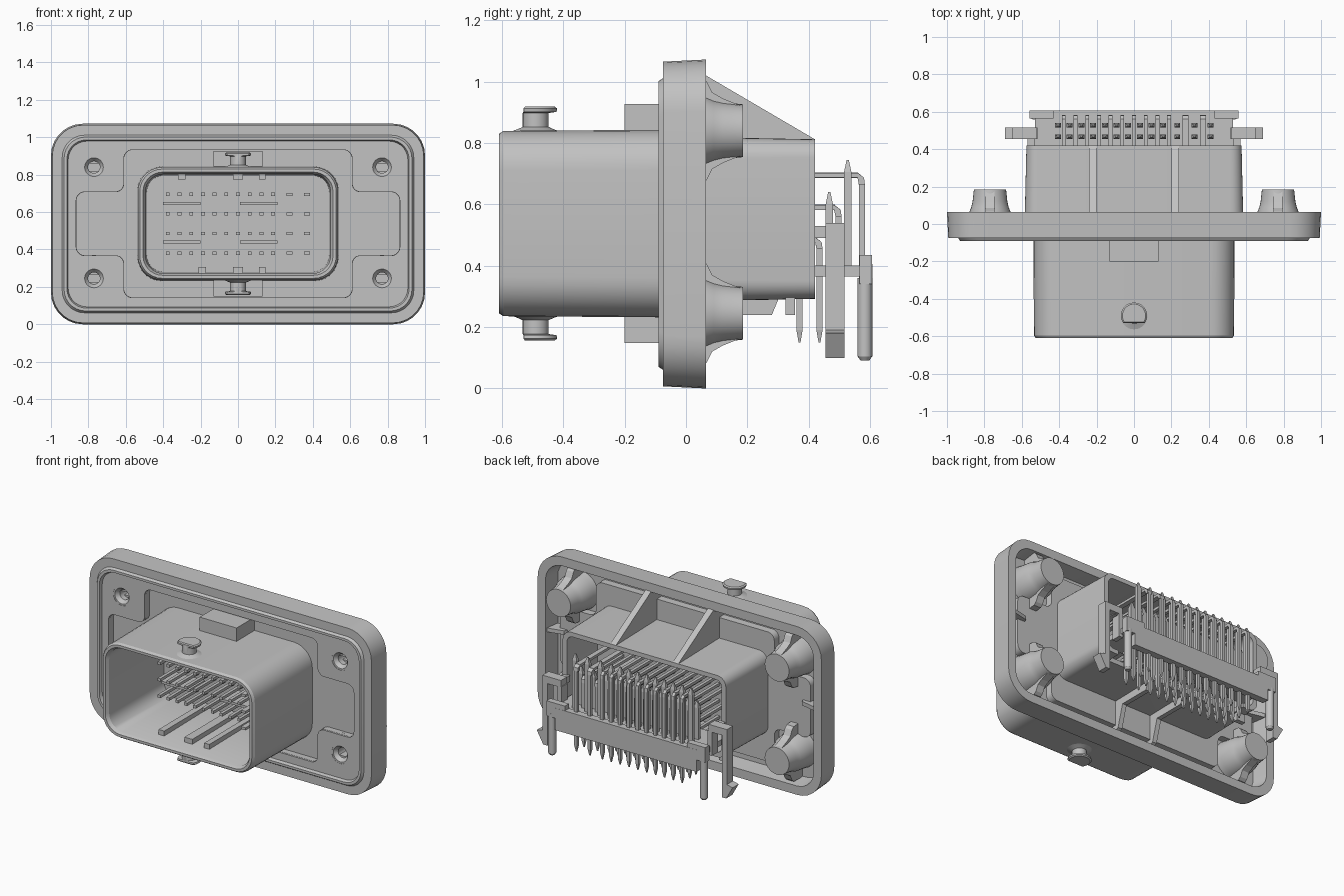
import bpy, bmesh
from math import sin, cos, pi, radians
from mathutils import Vector

if "Cube" in bpy.data.objects:
    bpy.data.objects.remove(bpy.data.objects["Cube"])

SHADE = (0.54, 0.54, 0.54, 1)
grey = bpy.data.materials.new("plain_grey")
grey.use_nodes = True
grey.diffuse_color = SHADE
grey.node_tree.nodes["Principled BSDF"].inputs["Base Color"].default_value = SHADE

MID = 0.5375
COLUMNS = [-0.375 + 0.0625 * i for i in range(10)] + [0.275, 0.37]
ROWS = [(0.695, 0.573), (0.59, 0.497), (0.485, 0.435), (0.38, 0.37)]  # height, bend depth


def place(axis, u, v, t):
    return {"x": (t, u, v), "y": (u, t, v), "z": (u, v, t)}[axis]


def loft(bm, sections, axis="y"):
    """Skin matching outlines set along an axis and cap both ends."""
    loops = [[bm.verts.new(place(axis, u, v, t)) for u, v in pts] for t, pts in sections]
    for a, b in zip(loops, loops[1:]):
        for i in range(len(a)):
            j = (i + 1) % len(a)
            bm.faces.new((a[i], a[j], b[j], b[i]))
    bm.faces.new(loops[0][::-1])
    bm.faces.new(loops[-1])


def prism(bm, pts, a, b, axis="x"):
    loft(bm, [(a, pts), (b, pts)], axis)


def fillet(pts, r, n=7):
    """Round the right-angled corners of an outline."""
    out = []
    for i, p in enumerate(pts):
        p = Vector(p)
        d1 = (Vector(pts[i - 1]) - p).normalized()
        d2 = (Vector(pts[(i + 1) % len(pts)]) - p).normalized()
        for k in range(n + 1):
            t = pi / 2 * k / n
            out.append(tuple(p + d1 * r * (1 - sin(t)) + d2 * r * (1 - cos(t))))
    return out


def rounded(hx, hz, r, zc=MID):
    return fillet([(-hx, zc - hz), (hx, zc - hz), (hx, zc + hz), (-hx, zc + hz)], r)


def cross(grow):
    """Rounded plus-shaped outline of the recessed middle."""
    a, b, c, d = (v + grow for v in (0.61, 0.865, 0.395, 0.17))
    q = [(b, d), (a, d), (a, c)]
    return fillet([(x, MID + z) for x, z in q] + [(-x, MID + z) for x, z in q[::-1]]
                  + [(-x, MID - z) for x, z in q] + [(x, MID - z) for x, z in q[::-1]], 0.045)


def box(bm, x, y, z):
    prism(bm, [(x[0], y[0]), (x[1], y[0]), (x[1], y[1]), (x[0], y[1])], z[0], z[1], "z")


def tapered(bm, x, y, w, d, z0, z1):
    """Square post whose end at z1 narrows to a tip."""
    def sq(s):
        return [(x - w * s, y - d * s), (x + w * s, y - d * s), (x + w * s, y + d * s), (x - w * s, y + d * s)]
    neck = z1 + (0.04 if z0 > z1 else -0.04)
    loft(bm, [(z0, sq(1)), (neck, sq(1)), (z1, sq(0.3))], "z")


def lathe(bm, profile, cx, cz, n=32):
    """Turn (radius, y) points about an axis along y; both ends are flat caps."""
    loft(bm, [(y, [(cx + r * cos(2 * pi * i / n), cz + r * sin(2 * pi * i / n)) for i in range(n)])
              for r, y in profile])


def shade(ob):
    bpy.ops.object.select_all(action="DESELECT")
    ob.select_set(True)
    bpy.context.view_layer.objects.active = ob
    bpy.ops.object.shade_smooth_by_angle(angle=radians(30))


def finish(name, bm, smooth=False):
    bmesh.ops.recalc_face_normals(bm, faces=bm.faces[:])
    me = bpy.data.meshes.new(name)
    bm.to_mesh(me)
    bm.free()
    me.materials.append(grey)
    ob = bpy.data.objects.new(name, me)
    bpy.context.scene.collection.objects.link(ob)
    if smooth:
        shade(ob)
    return ob


def cut(ob, bm):
    tool = finish("cutter", bm)
    tool.hide_render = True
    mod = ob.modifiers.new("cut", "BOOLEAN")
    mod.operation = "DIFFERENCE"
    mod.solver = "EXACT"
    mod.object = tool
    bpy.ops.object.select_all(action="DESELECT")
    bpy.context.view_layer.objects.active = ob
    ob.select_set(True)
    bpy.ops.object.modifier_apply(modifier=mod.name)
    bpy.data.objects.remove(tool)


bosses = [(sx * 0.77, z) for sx in (-1, 1) for z in (0.245, 0.84)]

# Flange: hollow back, raised lip on the front
bm = bmesh.new()
loft(bm, [(y, rounded(hx, hz, r, 0.536)) for y, hx, hz, r in [
    (-0.038, 0.93, 0.465, 0.11), (0.065, 0.945, 0.48, 0.12), (0.065, 1.0, 0.536, 0.17),
    (-0.075, 0.993, 0.529, 0.165), (-0.075, 0.94, 0.475, 0.12), (-0.09, 0.93, 0.465, 0.115),
    (-0.09, 0.915, 0.45, 0.105), (-0.07, 0.908, 0.443, 0.1)]])
flange = finish("flange", bm)

# Opening for the pocket and the bolt holes
bm = bmesh.new()
prism(bm, cross(0), -0.2, 0.05, "y")
cut(flange, bm)
for x, z in bosses:
    bm = bmesh.new()
    lathe(bm, [(0.06, -0.2), (0.06, 0.1)], x, z)
    cut(flange, bm)
shade(flange)

# Pocket tray closing the opening behind the front plate
bm = bmesh.new()
loft(bm, [(-0.02, cross(-0.001)), (-0.06, cross(-0.001)), (-0.06, cross(0.02)), (0.008, cross(0.018))])
finish("pocket_tray", bm, True)

# Screw bosses with blind holes
bm = bmesh.new()
for x, z in bosses:
    lathe(bm, [(0.032, 0.1), (0.032, -0.045), (0.05, -0.068), (0.063, -0.068), (0.063, -0.045),
               (0.125, -0.04), (0.118, 0.0), (0.11, 0.065), (0.1, 0.09), (0.093, 0.12), (0.086, 0.185)], x, z)
finish("screw_bosses", bm, True)

# Concave webs from each boss to the rim and to the pocket tray
bm = bmesh.new()
for x, z in bosses:
    for s in (-1, 1):
        root = -0.045 if s * (z - MID) > 0 else -0.01
        prism(bm, [(y, z + s * r) for y, r in [(root, 0.02), (root, 0.18), (0.05, 0.175), (0.068, 0.16),
                   (0.085, 0.125), (0.12, 0.105), (0.183, 0.08), (0.183, 0.02)]], x - 0.025, x + 0.025)
finish("boss_webs", bm)

# Front shroud: open rounded tube with a floor
bm = bmesh.new()
loft(bm, [(y, rounded(hx, hz, r)) for y, hx, hz, r in [
    (-0.01, 0.538, 0.306, 0.13), (-0.595, 0.535, 0.302, 0.13), (-0.61, 0.525, 0.292, 0.12),
    (-0.61, 0.508, 0.276, 0.105), (-0.59, 0.495, 0.265, 0.095), (-0.05, 0.488, 0.258, 0.09)]])
finish("front_shroud", bm, True)

# Shroud keys, inner rails, top and bottom stop blocks
bm = bmesh.new()
for x, w in [(-0.3, 0.02), (0, 0.028), (0.13, 0.018)]:
    box(bm, (x - w, x + w), (-0.5, -0.045), (0.775, 0.81))
for x, w in [(-0.19, 0.02), (0, 0.028), (0.13, 0.018)]:
    box(bm, (x - w, x + w), (-0.5, -0.045), (0.265, 0.305))
finish("shroud_keys", bm)

bm = bmesh.new()
for x in (-0.3, 0.11):
    for z in (0.645, 0.44):
        box(bm, (x - 0.1, x + 0.1), (-0.2, -0.045), (z - 0.008, z + 0.008))
finish("inner_rails", bm)

bm = bmesh.new()
for s in (-1, 1):
    box(bm, (-0.13, 0.13), (-0.2, -0.015), sorted((MID + s * 0.29, MID + s * 0.39)))
finish("stop_blocks", bm)

# Locking knobs: flared foot, stem and D-shaped cap
bm = bmesh.new()
circle = [(cos(2 * pi * i / 32), sin(2 * pi * i / 32)) for i in range(32)]
for s in (-1, 1):
    def disc(r, flat):
        return [(r * x, max(flat, -0.49 + r * y)) for x, y in circle]
    loft(bm, [(MID + s * h, disc(r, f)) for h, r, f in [
        (0.298, 0.085, -0.58), (0.307, 0.06, -0.56), (0.315, 0.042, -0.56), (0.36, 0.042, -0.56),
        (0.364, 0.068, -0.53), (0.375, 0.07, -0.53), (0.381, 0.062, -0.525)]], "z")
finish("locking_knobs", bm, True)

# Rear box, open at the back and under the pin tails
bm = bmesh.new()
loft(bm, [(y, rounded(hx, hz, r, 0.552)) for y, hx, hz, r in [
    (-0.005, 0.585, 0.268, 0.07), (0.42, 0.575, 0.26, 0.06),
    (0.42, 0.545, 0.232, 0.04), (0.12, 0.54, 0.228, 0.04)]])
rear_box = finish("rear_box", bm)
bm = bmesh.new()
box(bm, (-0.47, 0.47), (0.33, 0.5), (0.2, 0.36))
cut(rear_box, bm)
shade(rear_box)

# Gussets above and ribs below the rear box, short ribs at the sides
bm = bmesh.new()
for s in (-1, 1):
    x = s * 0.22
    prism(bm, [(-0.01, 0.78), (0.42, 0.79), (0.42, 0.812), (0.065, 1.02), (-0.045, 1.02),
               (-0.045, 0.945), (-0.01, 0.945)], x - 0.02, x + 0.02)
    x = s * 0.13
    prism(bm, [(-0.045, 0.06), (0.03, 0.1), (0.07, 0.24), (0.28, 0.24), (0.305, 0.3), (-0.01, 0.31),
               (-0.01, 0.13), (-0.045, 0.13)], x - 0.015, x + 0.015)
    prism(bm, [(s * 0.95, -0.045), (s * 0.95, 0.055), (s * 0.84, 0.03), (s * 0.82, -0.01),
               (s * 0.875, -0.01), (s * 0.875, -0.045)], 0.56, 0.585, "z")
    box(bm, sorted((s * 0.48, s * 0.54)), (0.325, 0.355), (0.24, 0.3))
finish("support_ribs", bm)

# Contacts: straight front blade, bent rear tail
bm = bmesh.new()
for x in COLUMNS:
    wide = x > 0.25
    w, h = (0.016, 0.008) if wide else (0.01, 0.009)
    for z, bend in ROWS:
        box(bm, (x - w, x + w), (-0.34 if wide else -0.26, bend - 0.012), (z - h, z + h))
        prism(bm, [(bend - 0.014, z + h), (bend - 0.014, z - h), (bend - 0.01, z - 0.03),
                   (bend + 0.01, z - 0.03), (bend + 0.007, z - 0.008)], x - w, x + w)
        tapered(bm, x, bend, 0.01, 0.01, z - 0.03, 0.15)
finish("contact_pins", bm)

# Pin carrier: rear bar with raised ends, guide plate and comb fingers
bm = bmesh.new()
box(bm, (-0.5, 0.5), (0.563, 0.607), (0.265, 0.405))
for s in (-1, 1):
    box(bm, sorted((s * 0.43, s * 0.56)), (0.565, 0.606), (0.34, 0.435))
box(bm, (-0.53, 0.53), (0.345, 0.57), (0.365, 0.4))
edges = [COLUMNS[0] - 0.031] + [(p + q) / 2 for p, q in zip(COLUMNS, COLUMNS[1:])] + [COLUMNS[-1] + 0.04]
for x in edges:
    tapered(bm, x, 0.527, 0.016, 0.012, 0.38, 0.745)
    tapered(bm, x, 0.467, 0.016, 0.012, 0.38, 0.64)
finish("pin_carrier", bm)

# Board clips with hooked outer legs
bm = bmesh.new()
for s in (-1, 1):
    box(bm, sorted((s * 0.52, s * 0.65)), (0.455, 0.517), (0.495, 0.54))
    box(bm, sorted((s * 0.53, s * 0.57)), (0.41, 0.5), (0.49, 0.53))
    box(bm, sorted((s * 0.515, s * 0.545)), (0.455, 0.517), (0.345, 0.5))
    prism(bm, [(s * 0.65, 0.51), (s * 0.65, 0.19), (s * 0.69, 0.18), (s * 0.645, 0.1),
               (s * 0.615, 0.1), (s * 0.615, 0.51)], 0.455, 0.517, "y")
finish("board_clips", bm)

# Round locating pegs
bm = bmesh.new()
for s in (-1, 1):
    def ring(r):
        return [(s * 0.535 + r * x, 0.583 + r * y) for x, y in circle]
    loft(bm, [(0.36, ring(0.024)), (0.105, ring(0.024)), (0.092, ring(0.015))], "z")
finish("locating_pegs", bm, True)
